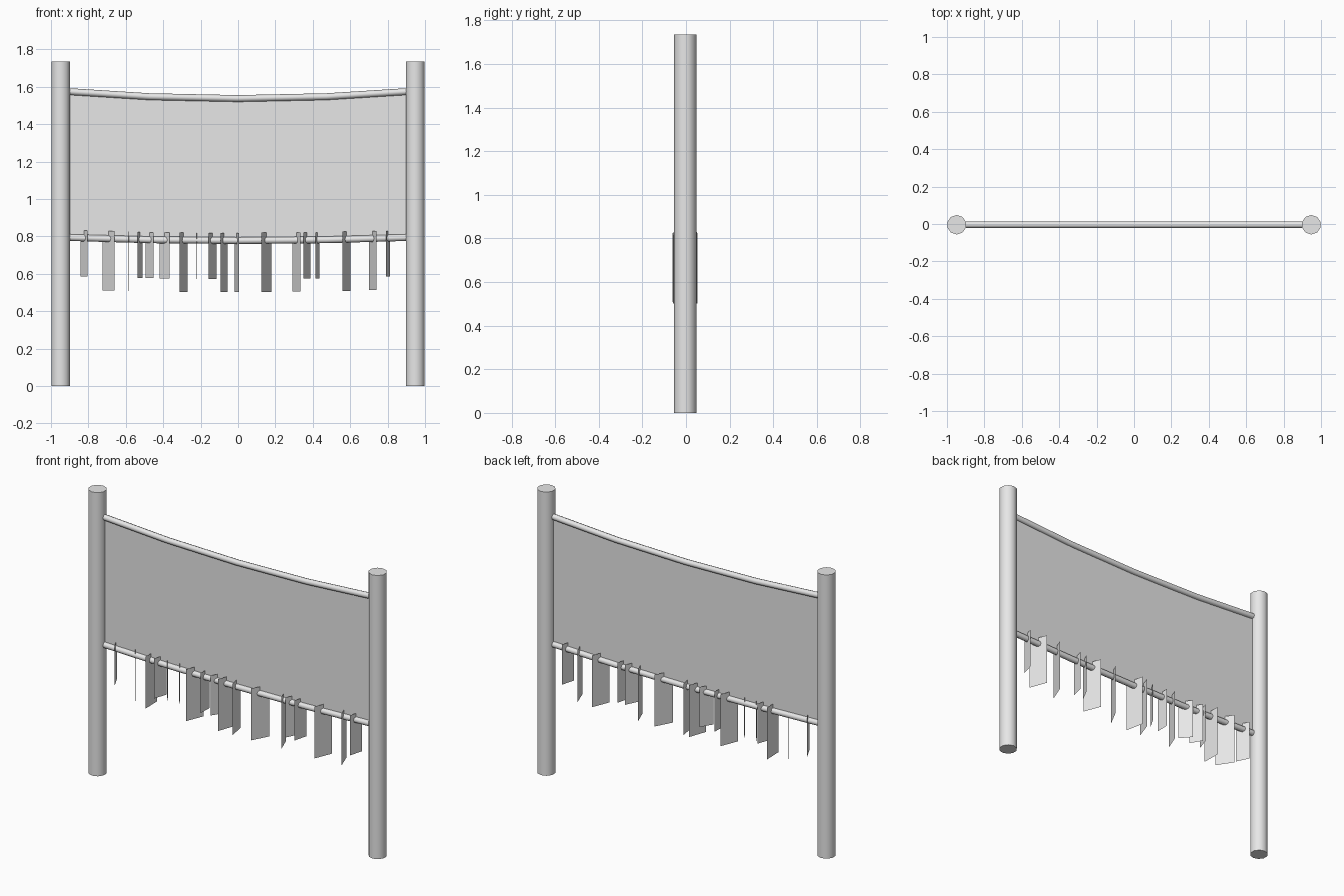
import bpy, bmesh, math
from mathutils import Matrix

cube = bpy.data.objects.get("Cube")
if cube:
    bpy.data.objects.remove(cube)

Y0 = -0.004          # common centre plane
POST_X = 0.948
POST_R = 0.052
RAIL_R = 0.018
STEPS = 4

grey = bpy.data.materials.new("plain_grey")
grey.use_nodes = True
grey.diffuse_color = (0.8, 0.8, 0.8, 1)
grey.node_tree.nodes["Principled BSDF"].inputs["Base Color"].default_value = (0.8, 0.8, 0.8, 1)


def top_z(x):
    return 1.537 + 0.036 * (x / 0.9) ** 2


def low_z(x):
    return 0.777 + 0.016 * (x / 0.9) ** 2


def add_mesh(name, bm):
    mesh = bpy.data.meshes.new(name)
    bm.to_mesh(mesh)
    bm.free()
    mesh.materials.append(grey)
    obj = bpy.data.objects.new(name, mesh)
    bpy.context.collection.objects.link(obj)
    return obj


def smooth(obj):
    bpy.ops.object.select_all(action='DESELECT')
    obj.select_set(True)
    bpy.context.view_layer.objects.active = obj
    bpy.ops.object.shade_smooth_by_angle(angle=math.radians(50))


def path_x():
    return [POST_X * (2 * i / STEPS - 1) for i in range(STEPS + 1)]


# Upright posts
for side, name in ((1, "left_post"), (-1, "right_post")):
    bm = bmesh.new()
    bmesh.ops.create_cone(bm, cap_ends=True, segments=10, radius1=POST_R, radius2=POST_R,
                          depth=1.735, matrix=Matrix.Translation((side * POST_X, Y0, 1.735 / 2)))
    smooth(add_mesh(name, bm))


# Sagging rails: tubes swept along a shallow curve
def rail(name, height):
    curve = bpy.data.curves.new(name, 'CURVE')
    curve.dimensions = '3D'
    curve.bevel_depth = RAIL_R
    curve.bevel_resolution = 2
    curve.use_fill_caps = True
    spline = curve.splines.new('POLY')
    spline.points.add(STEPS)
    for p, x in zip(spline.points, path_x()):
        p.co = (x, Y0, height(x), 1)
    curve.materials.append(grey)
    obj = bpy.data.objects.new(name, curve)
    bpy.context.collection.objects.link(obj)
    bpy.ops.object.select_all(action='DESELECT')
    obj.select_set(True)
    bpy.context.view_layer.objects.active = obj
    bpy.ops.object.convert(target='MESH')
    smooth(bpy.context.view_layer.objects.active)


rail("top_rail", top_z)
rail("bottom_rail", low_z)

# Cloth panel stretched between the rails
bm = bmesh.new()
columns = [(bm.verts.new((x, Y0, low_z(x))), bm.verts.new((x, Y0, top_z(x)))) for x in path_x()]
for a, b in zip(columns, columns[1:]):
    bm.faces.new((a[0], b[0], b[1], a[1]))
add_mesh("cloth_panel", bm)

# Hanging strips: centre x, width seen from the front (negative turns the other way), long or short
LONG, SHORT = (0.115, 0.042, 0.275), (0.085, 0.04, 0.205)
strips = [
    (-0.824, 0.038, SHORT), (-0.692, 0.063, LONG), (-0.585, 0.003, LONG),
    (-0.523, -0.027, SHORT), (-0.474, 0.043, SHORT), (-0.393, 0.055, SHORT),
    (-0.291, -0.043, LONG), (-0.220, -0.003, SHORT), (-0.137, -0.043, SHORT),
    (-0.075, -0.038, LONG), (-0.007, 0.023, LONG), (0.153, -0.054, LONG),
    (0.312, 0.042, LONG), (0.369, -0.038, SHORT), (0.426, -0.021, SHORT),
    (0.580, -0.043, LONG), (0.720, 0.040, LONG), (0.802, -0.023, SHORT),
]
for i, (x, seen, (width, up, down)) in enumerate(strips):
    dx = abs(seen) / 2
    dy = -math.copysign(math.sqrt((width / 2) ** 2 - dx ** 2), seen)
    z = low_z(x)
    bm = bmesh.new()
    bm.faces.new([bm.verts.new((x + s * dx, Y0 + s * dy, h)) for s, h in
                  ((-1, z - down), (1, z - down), (1, z + up), (-1, z + up))])
    add_mesh(f"hanging_strip_{i + 1}", bm)
